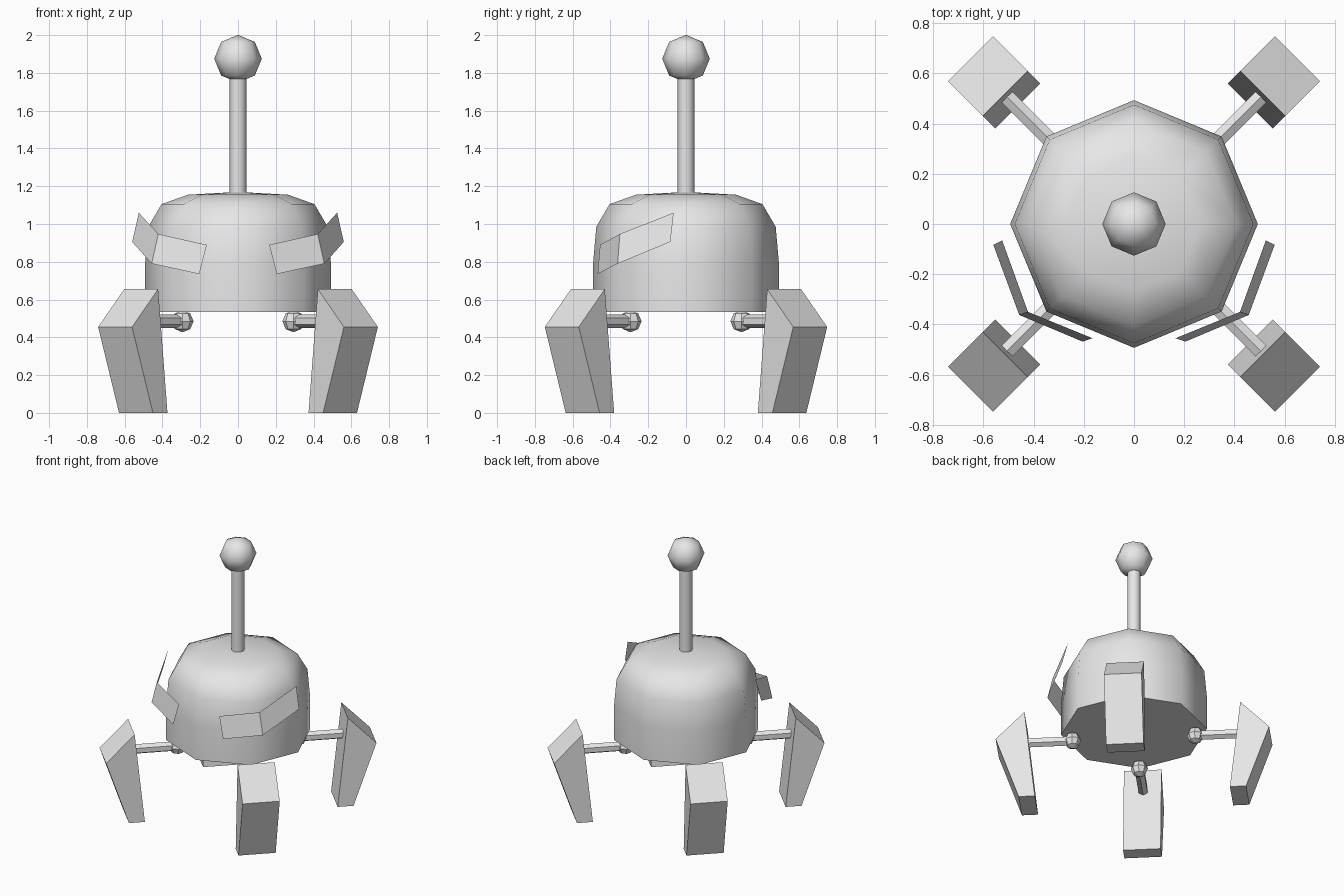
import bpy, bmesh, math
from mathutils import Matrix, Vector

if "Cube" in bpy.data.objects:
    bpy.data.objects.remove(bpy.data.objects["Cube"])

grey = bpy.data.materials.new("light_grey")
grey.diffuse_color = (0.8, 0.8, 0.8, 1)
grey.use_nodes = True
grey.node_tree.nodes["Principled BSDF"].inputs["Base Color"].default_value = grey.diffuse_color


def finish(name, bm, smooth_angle=None, fix_normals=True):
    if fix_normals:
        bmesh.ops.recalc_face_normals(bm, faces=bm.faces)
    mesh = bpy.data.meshes.new(name)
    bm.to_mesh(mesh)
    bm.free()
    mesh.materials.append(grey)
    ob = bpy.data.objects.new(name, mesh)
    bpy.context.collection.objects.link(ob)
    if smooth_angle:
        bpy.ops.object.select_all(action='DESELECT')
        ob.select_set(True)
        bpy.context.view_layer.objects.active = ob
        bpy.ops.object.shade_smooth_by_angle(angle=math.radians(smooth_angle))
    return ob


def lathe(name, profile, sides, smooth_angle):
    """Stack of rings (radius, z); radius 0 closes to a point."""
    bm = bmesh.new()
    rings = []
    for r, z in profile:
        n = sides if r else 1
        rings.append([bm.verts.new((r * math.cos(2 * math.pi * i / sides),
                                    r * math.sin(2 * math.pi * i / sides), z))
                      for i in range(n)])
    for a, b in zip(rings, rings[1:]):
        for i in range(sides):
            j = (i + 1) % sides
            if len(b) == 1:
                bm.faces.new((a[i], a[j], b[0]))
            else:
                bm.faces.new((a[i], a[j], b[j], b[i]))
    bm.faces.new(rings[0][::-1])
    if len(rings[-1]) > 1:
        bm.faces.new(rings[-1])
    return finish(name, bm, smooth_angle)


def ball(name, centre, radius, smooth_angle=None):
    bm = bmesh.new()
    bmesh.ops.create_uvsphere(bm, u_segments=8, v_segments=4, radius=radius,
                              matrix=Matrix.Translation(centre))
    return finish(name, bm, smooth_angle)


# Domed eight-sided body
lathe("body", [(0.493, 0.535), (0.493, 0.78), (0.475, 0.985), (0.405, 1.105),
               (0.265, 1.155), (0, 1.17)], 8, 60)

# Antenna rod and tip
lathe("antenna_rod", [(0.045, 1.15), (0.045, 1.78)], 8, 60)
ball("antenna_tip", (0, 0, 1.875), 0.126, 60)

# Legs on the four diagonals: joint, strut and tapered foot
half = 0.127
for sx, sy, label in ((1, 1, "back_right"), (-1, 1, "back_left"),
                      (-1, -1, "front_left"), (1, -1, "front_right")):
    out = Vector((sx, sy, 0)).normalized()
    side = Vector((-out.y, out.x, 0))
    shift = Vector((0, 0.007 * sy, 0))

    ball("joint_" + label, out * 0.415 + Vector((0, 0, 0.485)), 0.058)

    bm = bmesh.new()
    ends = []
    for u in (0.41, 0.73):
        ends.append([bm.verts.new(out * u + side * 0.035 * math.sin(a * math.pi / 3)
                                  + Vector((0, 0, 0.485 + 0.035 * math.cos(a * math.pi / 3))))
                     for a in range(6)])
    for i in range(6):
        j = (i + 1) % 6
        bm.faces.new((ends[0][i], ends[0][j], ends[1][j], ends[1][i]))
    bm.faces.new(ends[0])
    bm.faces.new(ends[1])
    finish("strut_" + label, bm)

    bm = bmesh.new()
    outline = ((0.655, 0), (0.764, 0), (0.92, 0.455), (0.725, 0.655))
    a, b = [[bm.verts.new(out * u + side * s + shift + Vector((0, 0, z)))
             for u, z in outline] for s in (-half, half)]
    for i in range(4):
        j = (i + 1) % 4
        bm.faces.new((a[i], a[j], b[j], b[i]))
    bm.faces.new(a)
    bm.faces.new(b)
    finish("foot_" + label, bm)

# Folded thin eye plates wrapped around the front corners
upper = ((0.165, -0.455, 0.89), (0.422, -0.35, 0.947), (0.525, -0.065, 1.06))
lower = ((0.205, -0.468, 0.735), (0.457, -0.362, 0.79), (0.56, -0.083, 0.905))
for sx, label in ((1, "right"), (-1, "left")):
    bm = bmesh.new()
    up, lo = [[bm.verts.new((sx * x, y, z)) for x, y, z in row] for row in (upper, lower)]
    for i in range(2):
        quad = (lo[i], lo[i + 1], up[i + 1], up[i])
        bm.faces.new(quad if sx > 0 else quad[::-1])
    finish("eye_plate_" + label, bm, fix_normals=False)
